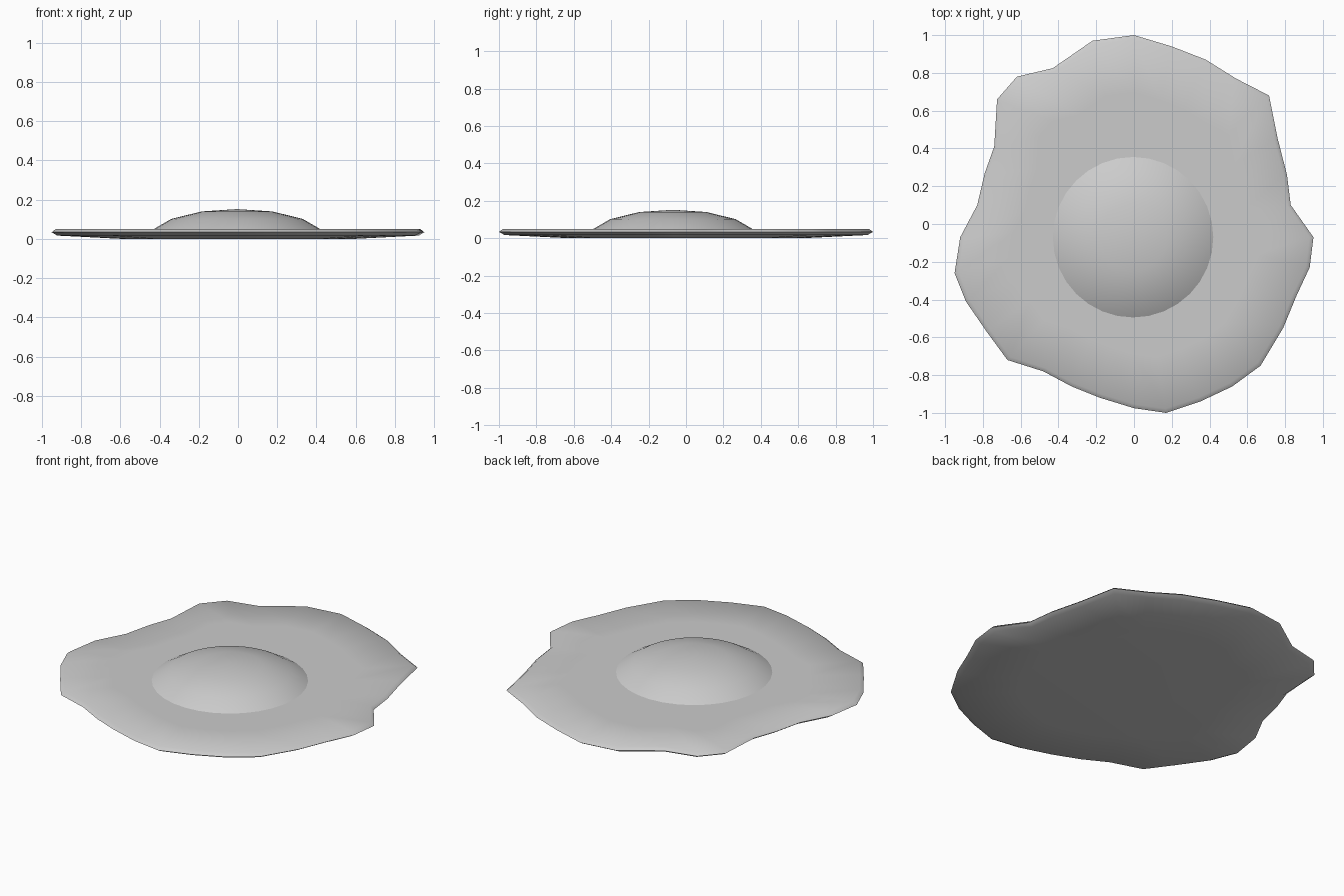
import bpy, bmesh, math

if "Cube" in bpy.data.objects:
    bpy.data.objects.remove(bpy.data.objects["Cube"])

# Wavy outline of the egg white, clockwise from the back
OUTLINE = [(0, 1), (.2, .94), (.38, .87), (.54, .77), (.715, .68), (.76, .455), (.81, .26), (.83, .1),
           (.95, -.07), (.93, -.23), (.86, -.38), (.79, -.55), (.67, -.75), (.52, -.86), (.35, -.94), (.17, -1),
           (0, -.975), (-.18, -.92), (-.33, -.86), (-.48, -.78), (-.67, -.72), (-.78, -.57), (-.89, -.41), (-.95, -.26),
           (-.92, -.07), (-.83, .1), (-.79, .27), (-.74, .41), (-.725, .66), (-.62, .78), (-.43, .825), (-.22, .97)]


def stack(name, outline, rings, centre=(0, 0), tip=None):
    """Bridge scaled copies of an outline, given as (scale, z), then cap both ends."""
    bm = bmesh.new()
    n = len(outline)
    loops = [[bm.verts.new((centre[0] + x * s, centre[1] + y * s, z)) for x, y in outline]
             for s, z in rings]
    for a, b in zip(loops, loops[1:]):
        for i in range(n):
            j = (i + 1) % n
            bm.faces.new((a[i], a[j], b[j], b[i]))
    bm.faces.new(loops[0])
    if tip is None:
        bm.faces.new(loops[-1])
    else:
        top = bm.verts.new((*centre, tip))
        for i in range(n):
            bm.faces.new((loops[-1][i], loops[-1][(i + 1) % n], top))
    bmesh.ops.recalc_face_normals(bm, faces=bm.faces)
    me = bpy.data.meshes.new(name)
    bm.to_mesh(me)
    bm.free()
    ob = bpy.data.objects.new(name, me)
    bpy.context.collection.objects.link(ob)
    bpy.ops.object.select_all(action='DESELECT')
    ob.select_set(True)
    bpy.context.view_layer.objects.active = ob
    bpy.ops.object.shade_smooth_by_angle(angle=math.radians(60))
    return ob


# Egg white: flat underside, bevelled rim, flat top
stack("egg_white", OUTLINE,
      [(.62, 0), (.97, .017), (1, .034), (.978, .05), (.7, .05)])

# Yolk: shallow dome sitting slightly in the white
circle = [(math.cos(math.tau * i / 32), math.sin(math.tau * i / 32)) for i in range(32)]
stack("yolk", circle,
      [(.43, .047), (.335, .102), (.18, .14)], centre=(-.005, -.07), tip=.152)
